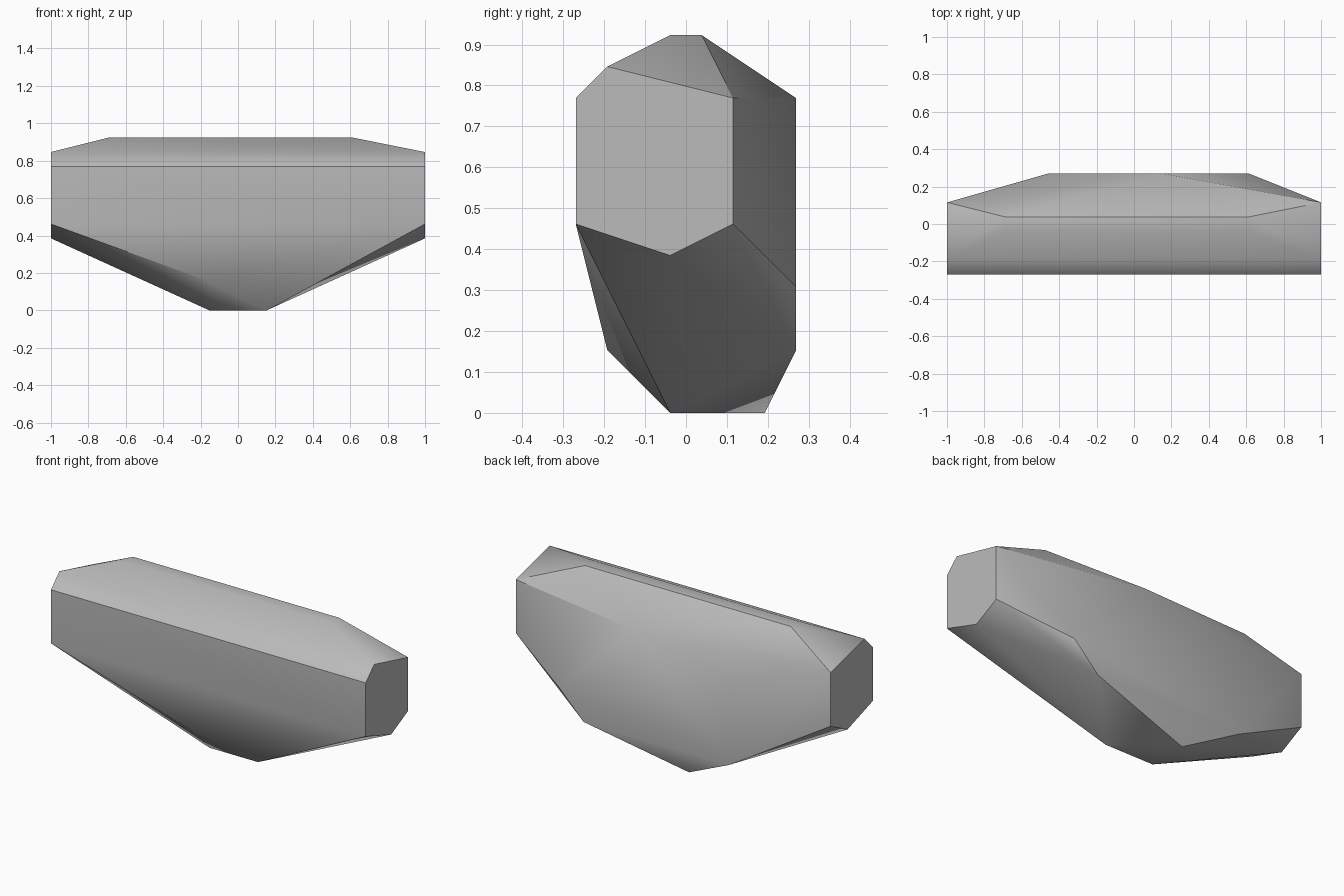
import bpy, bmesh, math

cube = bpy.data.objects.get("Cube")
if cube:
    bpy.data.objects.remove(cube, do_unlink=True)

U = 1 / 13  # modelling grid step

# Six-sided end profile (y, z), repeated at both ends
end_profile = [(-3.5, 6), (-3.5, 10), (-2.5, 11), (1.5, 10), (1.5, 6), (-0.5, 5)]
corners = [(side * 13, y, z) for side in (-1, 1) for y, z in end_profile]

# Top ridge
corners += [(x, y, 12) for x in (-9, 8) for y in (-0.5, 0.5)]
# Bulging back
corners += [(2, 3.5, 10), (-6, 3.5, 8), (8, 3.5, 4), (6, 3.5, 2), (-6, 3.5, 2)]
# Narrow underside
corners += [(-2, -2.5, 2), (-2, -0.5, 0), (2, -0.5, 0), (-2, 2.5, 0)]

# Wrap the corners in a convex shell
bm = bmesh.new()
for x, y, z in corners:
    bm.verts.new((x * U, y * U, z * U))
hull = bmesh.ops.convex_hull(bm, input=bm.verts)
loose = [v for v in bm.verts if not v.link_faces]
bmesh.ops.delete(bm, geom=loose, context='VERTS')
bmesh.ops.dissolve_limit(bm, angle_limit=math.radians(0.5), verts=bm.verts, edges=bm.edges)
bmesh.ops.recalc_face_normals(bm, faces=bm.faces)
mesh = bpy.data.meshes.new("faceted_block")
bm.to_mesh(mesh)
bm.free()

block = bpy.data.objects.new("faceted_block", mesh)
bpy.context.collection.objects.link(block)

# Plain grey surface
grey = bpy.data.materials.new("light_grey")
grey.use_nodes = True
colour = (0.5, 0.5, 0.5, 1)
grey.diffuse_color = colour
grey.node_tree.nodes["Principled BSDF"].inputs["Base Color"].default_value = colour
mesh.materials.append(grey)

# Smooth the gentle edges, keep the strong ones sharp
bpy.ops.object.select_all(action='DESELECT')
block.select_set(True)
bpy.context.view_layer.objects.active = block
bpy.ops.object.shade_smooth_by_angle(angle=math.radians(30))
